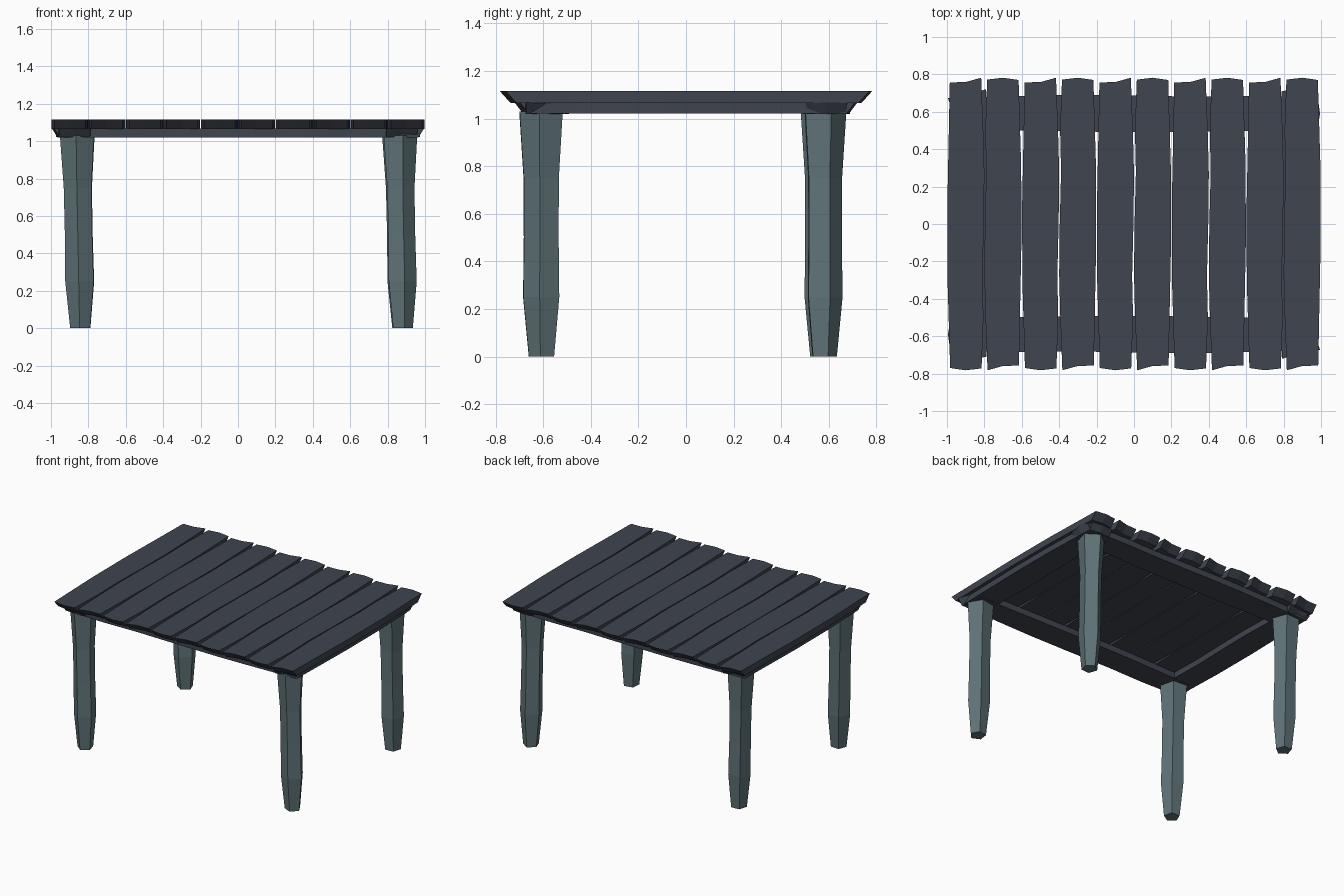
import bpy, bmesh
from math import cos, sin, radians, pi

cube = bpy.data.objects.get("Cube")
if cube:
    bpy.data.objects.remove(cube, do_unlink=True)


def material(name, rgb):
    mat = bpy.data.materials.new(name)
    mat.use_nodes = True
    mat.diffuse_color = (*rgb, 1)
    mat.node_tree.nodes["Principled BSDF"].inputs["Base Color"].default_value = (*rgb, 1)
    return mat


board_mat = material("dark slate board", (0.050, 0.058, 0.078))
leg_mat = material("grey teal leg", (0.115, 0.172, 0.188))


def loft(name, rings, mat):
    """Join rings of points, lowest first, into a closed flat-shaded solid."""
    bm = bmesh.new()
    loops = [[bm.verts.new(p) for p in ring] for ring in rings]
    n = len(loops[0])
    for low, high in zip(loops, loops[1:]):
        for i in range(n):
            j = (i + 1) % n
            bm.faces.new((low[i], low[j], high[j], high[i]))
    bm.faces.new(loops[0][::-1])
    bm.faces.new(loops[-1])
    bmesh.ops.recalc_face_normals(bm, faces=bm.faces)
    mesh = bpy.data.meshes.new(name)
    bm.to_mesh(mesh)
    bm.free()
    mesh.materials.append(mat)
    obj = bpy.data.objects.new(name, mesh)
    bpy.context.collection.objects.link(obj)
    return obj


# Hand-cut board outline: x across, y along, counter-clockwise
OUTLINE = [(-.083, -.768), (0, -.78), (.085, -.77), (.095, -.5), (.09, -.28),
           (.097, 0), (.1, .27), (.094, .5), (.083, .78), (0, .757),
           (-.085, .755), (-.09, .5), (-.098, .1), (-.097, -.3)]


def board(name, centre, z, half_length, undercut, turn):
    c, s = round(cos(turn)), round(sin(turn))
    rings = []
    for height, inset in ((z[0], undercut), (z[1], 0)):
        ring = []
        for x, y in OUTLINE:
            y *= half_length / .78
            if abs(y) > half_length * .9:
                y -= inset if y > 0 else -inset
            ring.append((centre[0] + c * x - s * y, centre[1] + s * x + c * y, height))
        rings.append(ring)
    return loft(name, rings, board_mat)


# Table top: ten planks, every second one turned end for end
for i in range(10):
    board(f"top_plank_{i + 1}", (-.9 + .2 * i, 0), (1.065, 1.115), .782, .045, pi * (i % 2))

# Frame under the top
for side, label in ((-1, "front"), (1, "back")):
    board(f"{label}_rail", (0, side * .59), (1.02, 1.068), .995, .03, side * pi / 2)
for side, label in ((-1, "right"), (1, "left")):
    board(f"{label}_rail", (side * .875, 0), (1.021, 1.067), .72, .035, pi * (side > 0))

# Five-sided legs: height, radius, sideways lean
PROFILE = [(0, .056, 0), (.25, .08, -.003), (.5, .077, -.008), (.75, .078, -.013), (1.03, .096, -.016)]
LEGS = [("front_left", .879, -.605, -79), ("back_left", .879, .578, 20),
        ("front_right", -.843, -.605, -94), ("back_right", -.843, .578, 200)]
for label, x, y, turn in LEGS:
    rings = []
    for z, r, lean in PROFILE:
        angles = [radians(turn + 72 * k) for k in range(5)]
        rings.append([(x + lean + r * cos(a), y + r * sin(a), z) for a in angles])
    loft(f"{label}_leg", rings, leg_mat)
